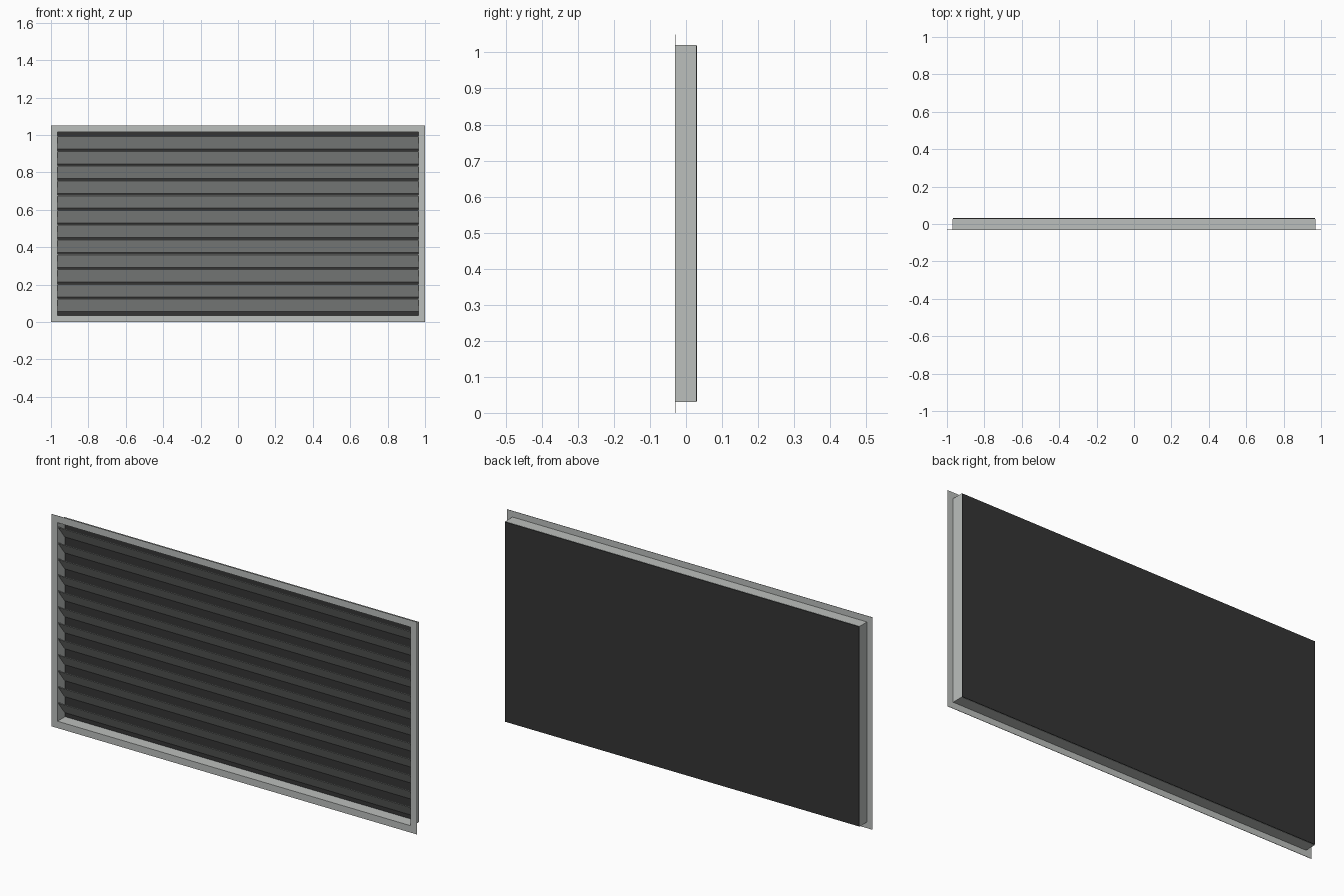
import bpy, bmesh

if "Cube" in bpy.data.objects:
    bpy.data.objects.remove(bpy.data.objects["Cube"])

W, H = 1.0, 1.05          # half width and full height of the flange
BORDER = 0.03             # flange overhang around the sleeve
WALL = 0.004              # sleeve sheet thickness
FRONT, BACK = -0.03, 0.03
SLATS, PITCH = 12, 0.079


def material(name, rgb):
    m = bpy.data.materials.new(name)
    m.diffuse_color = (*rgb, 1)
    m.use_nodes = True
    m.node_tree.nodes["Principled BSDF"].inputs["Base Color"].default_value = m.diffuse_color
    return m


metal = material("light grey metal", (0.50, 0.52, 0.505))
dark = material("dark grey backing", (0.035, 0.036, 0.036))


def finish(name, bm, mat):
    bmesh.ops.recalc_face_normals(bm, faces=bm.faces)
    me = bpy.data.meshes.new(name)
    bm.to_mesh(me)
    bm.free()
    me.materials.append(mat)
    ob = bpy.data.objects.new(name, me)
    bpy.context.collection.objects.link(ob)
    return ob


def rect(bm, inset, y):
    x, lo, hi = W - inset, inset, H - inset
    return [bm.verts.new(p) for p in ((-x, y, lo), (x, y, lo), (x, y, hi), (-x, y, hi))]


def ring(name, outer, inner, y0, y1, mat):
    """Rectangular frame between two insets, from y0 to y1."""
    bm = bmesh.new()
    loops = [rect(bm, outer, y0), rect(bm, inner, y0), rect(bm, inner, y1), rect(bm, outer, y1)]
    for a, b in zip(loops, loops[1:] + loops[:1]):
        for i in range(4):
            j = (i + 1) % 4
            bm.faces.new((a[i], a[j], b[j], b[i]))
    return finish(name, bm, mat)


def prism(name, profile, half, mat):
    """Extrude a (y, z) profile along x."""
    bm = bmesh.new()
    left = [bm.verts.new((-half, y, z)) for y, z in profile]
    right = [bm.verts.new((half, y, z)) for y, z in profile]
    bm.faces.new(left)
    bm.faces.new(right)
    n = len(profile)
    for i in range(n):
        j = (i + 1) % n
        bm.faces.new((left[i], left[j], right[j], right[i]))
    return finish(name, bm, mat)


# Thin front flange and the sleeve behind it
ring("front_flange", 0.0, BORDER + WALL, FRONT - 0.001, FRONT + 0.001, metal)
ring("sleeve", BORDER, BORDER + WALL, FRONT + 0.001, BACK - 0.002, metal)

# Dark sheet closing the back
lo, hi = BORDER + 0.001, H - BORDER - 0.001
prism("back_panel", [(BACK - 0.002, lo), (BACK + 0.001, lo), (BACK + 0.001, hi), (BACK - 0.002, hi)],
      W - BORDER - 0.001, dark)

# Slats: high at the front, sloping down to the back
for i in range(SLATS):
    zc = H / 2 + (i - (SLATS - 1) / 2) * PITCH
    top, bottom, t = zc + 0.035, zc - 0.035, 0.004
    prism(f"slat_{i + 1}", [(-0.026, top), (-0.026, top - t), (0.025, bottom), (0.025, bottom + t)],
          W - BORDER - WALL, metal)
